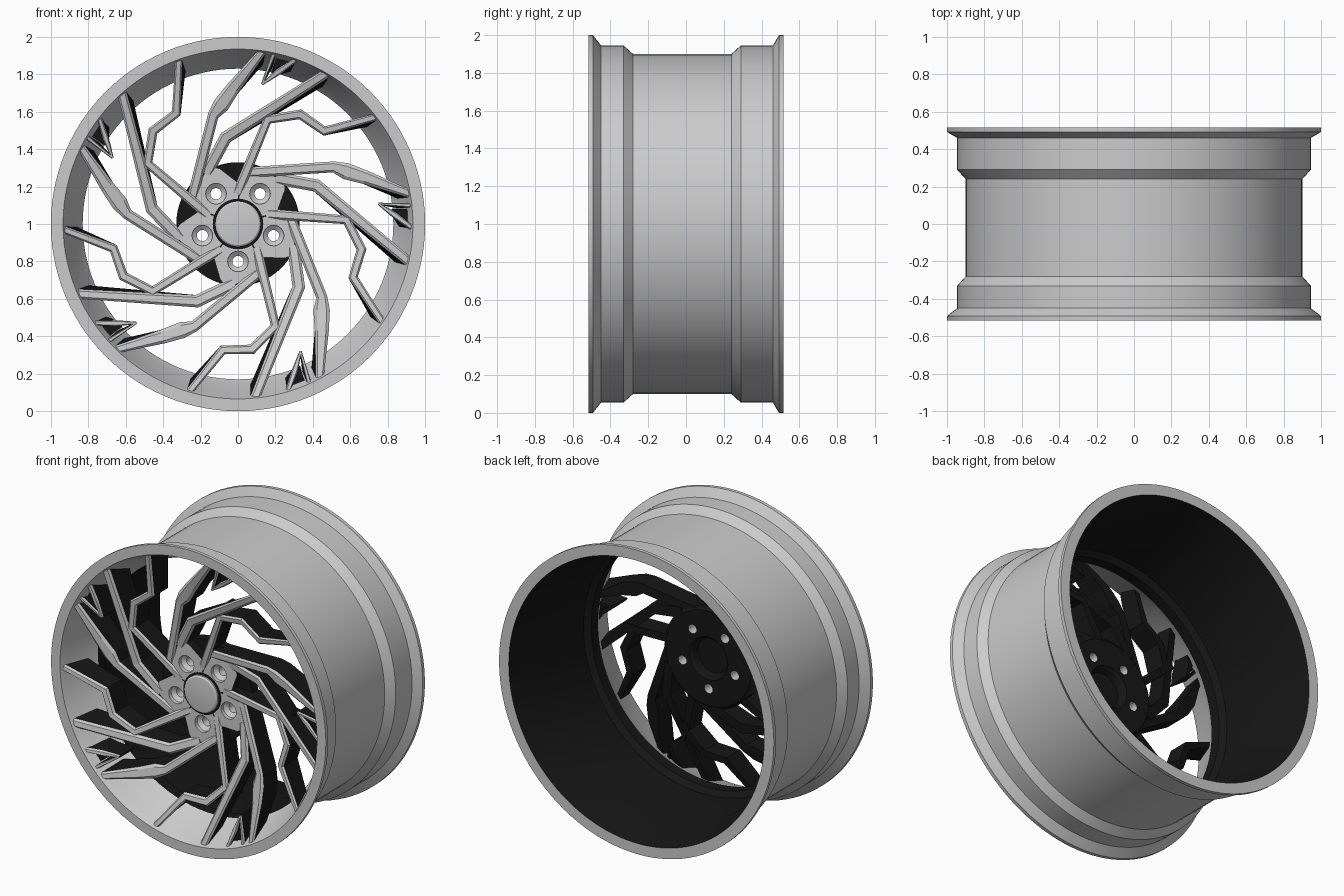
import bpy, bmesh, math
from mathutils import Vector

if "Cube" in bpy.data.objects:
    bpy.data.objects.remove(bpy.data.objects["Cube"])

SEG = 112
grey = bpy.data.materials.new("grey"); grey.diffuse_color = (0.6, 0.6, 0.6, 1)
black = bpy.data.materials.new("black"); black.diffuse_color = (0.008, 0.008, 0.008, 1)


def finish(bm, name, smooth=True):
    bmesh.ops.recalc_face_normals(bm, faces=bm.faces)
    me = bpy.data.meshes.new(name)
    bm.to_mesh(me)
    bm.free()
    me.materials.append(grey)
    me.materials.append(black)
    ob = bpy.data.objects.new(name, me)
    bpy.context.collection.objects.link(ob)
    if smooth:
        bpy.ops.object.select_all(action='DESELECT')
        ob.select_set(True)
        bpy.context.view_layer.objects.active = ob
        bpy.ops.object.shade_smooth_by_angle(angle=math.radians(30))
    return ob


def lathe_into(bm, prof, seg=SEG, dark=(), cx=0, cz=1):
    """Closed (radius, y) loop turned about the y direction; dark lists black segments."""
    rings = []
    for i in range(seg):
        a = 2 * math.pi * i / seg
        rings.append([bm.verts.new((cx + r * math.cos(a), y, cz + r * math.sin(a))) for r, y in prof])
    n = len(prof)
    for i in range(seg):
        A, B = rings[i], rings[(i + 1) % seg]
        for j in range(n):
            k = (j + 1) % n
            f = bm.faces.new((A[j], A[k], B[k], B[j]))
            f.material_index = int(j in dark)
    bmesh.ops.remove_doubles(bm, verts=[v for R in rings for v in R], dist=1e-5)


def lathe(name, prof, dark=()):
    bm = bmesh.new()
    lathe_into(bm, prof, SEG, dark)
    return finish(bm, name)


def turn(x, z, k):
    a = math.radians(72 * k)
    return x * math.cos(a) - z * math.sin(a), x * math.sin(a) + z * math.cos(a)


def front_y(r):
    return -0.37 - max(0, r - 0.3) / 0.63 * 0.125


def back_y(r):
    return -0.235 - max(0, r - 0.3) / 0.63 * 0.095


def bar(bm, path, k, drop=0.0, dark=False):
    """Mitred spoke with a chamfered front, following (x, z, width) points."""
    P = [Vector(p[:2]) for p in path]
    rings = []
    for i, p in enumerate(P):
        d0 = (P[i] - P[i - 1]).normalized() if i else (P[1] - P[0]).normalized()
        d1 = (P[i + 1] - P[i]).normalized() if i < len(P) - 1 else d0
        t = (d0 + d1).normalized()
        n = Vector((-t.y, t.x)) / max(0.6, t.dot(d0))
        h = path[i][2] / 2
        ring = []
        for s, lev in ((-1, 2), (-1, 1), (-.6, 0), (.6, 0), (1, 1), (1, 2)):
            q = p + n * h * s
            r = q.length
            y = back_y(r) if lev == 2 else front_y(r) + drop + 0.012 * lev
            lim = 0.875 if lev == 2 else 0.93
            if r > lim:
                q = q * (lim / r)
            x, z = turn(q.x, q.y, k)
            ring.append(bm.verts.new((x, y, 1 + z)))
        rings.append(ring)
    for A, B in zip(rings, rings[1:]):
        for j in range(6):
            m = (j + 1) % 6
            f = bm.faces.new((A[j], A[m], B[m], B[j]))
            f.material_index = int(dark or j in (0, 4, 5))
    for R in (rings[0], rings[-1]):
        bm.faces.new(R).material_index = 1


def prism(bm, pts, y0, y1, k, dark=False):
    q = [turn(x, z, k) for x, z in pts]
    A = [bm.verts.new((x, y0, 1 + z)) for x, z in q]
    B = [bm.verts.new((x, y1, 1 + z)) for x, z in q]
    bm.faces.new(A).material_index = int(dark)
    bm.faces.new(B).material_index = 1
    for i in range(len(q)):
        j = (i + 1) % len(q)
        bm.faces.new((A[i], A[j], B[j], B[i])).material_index = 1


# Rim barrel with stepped outside and tapered front inside
rim = [(0.935, -0.515), (1.0, -0.515), (1.0, -0.492), (0.945, -0.45), (0.945, -0.33),
       (0.9, -0.28), (0.9, 0.24), (0.945, 0.29), (0.945, 0.46), (1.0, 0.492),
       (1.0, 0.515), (0.93, 0.515), (0.915, 0.44), (0.87, 0.2), (0.865, -0.17),
       (0.83, -0.2), (0.83, -0.27), (0.86, -0.32), (0.915, -0.47)]
lathe("rim_barrel", rim, dark=(11, 12, 13, 14, 15))

# Five groups of angular spokes
spokes = {
    "long_spoke": [(.04, .275, .055), (.51, .305, .058), (.575, .283, .088), (.68, .25, .075), (.925, .165, .055)],
    "bent_spoke": [(.2, .245, .065), (.42, .205, .066), (.92, -.2, .064)],
    "zigzag_spoke": [(.15, .055, .055), (.58, .022, .046), (.66, -.135, .05), (.615, -.285, .046), (.775, -.525, .044)],
    "rim_fork_lower": [(.75, .108, .012), (.84, .046, .034), (.935, -.02, .034)],
    "rim_fork_upper": [(.75, .108, .012), (.93, .1, .024)],
}
for name, path in spokes.items():
    bm = bmesh.new()
    for k in range(5):
        bar(bm, path, k)
    finish(bm, name, smooth=False)

# Dark recessed webs: kink stub and fork infill
bm = bmesh.new()
for k in range(5):
    bar(bm, [(.52, .03, .03), (.66, .025, .03)], k, drop=0.06, dark=True)
    prism(bm, [(.82, .08), (.91, .08), (.91, 0), (.86, .03)], -0.45, -0.34, k, True)
finish(bm, "dark_webs", smooth=False)

# Hub: dark backing disc and grey bolt lobes
hub = lathe("hub_disc", [(0, -0.31), (0.33, -0.31), (0.33, -0.25), (0.31, -0.235), (0.14, -0.235),
                         (0.125, -0.25), (0.115, -0.29), (0, -0.29)], dark=range(8))
bm = bmesh.new()
lobe = [(.12, 88), (.18, 87), (.28, 79), (.35, 45), (.31, 36), (.215, 16), (.12, 18)]
for k in range(5):
    prism(bm, [(r * math.cos(math.radians(a)), r * math.sin(math.radians(a))) for r, a in lobe],
          -0.37, -0.3, k)
lobes = finish(bm, "bolt_lobes", smooth=False)

# Bolt holes with conical seats
bm = bmesh.new()
for k in range(5):
    a = math.radians(54 + 72 * k)
    lathe_into(bm, [(0, -0.6), (0.057, -0.6), (0.055, -0.345), (0.03, -0.325), (0.03, 0), (0, 0)],
               24, cx=0.2 * math.cos(a), cz=1 + 0.2 * math.sin(a))
cutter = finish(bm, "bolt_hole_cutter", smooth=False)
cutter.hide_render = True
for ob in (hub, lobes):
    m = ob.modifiers.new("holes", 'BOOLEAN')
    m.operation = 'DIFFERENCE'
    m.solver = 'EXACT'
    m.object = cutter
    bpy.ops.object.select_all(action='DESELECT')
    ob.select_set(True)
    bpy.context.view_layer.objects.active = ob
    bpy.ops.object.modifier_apply(modifier="holes")
bpy.data.objects.remove(cutter)

# Centre cap and its dark collar
lathe("cap_collar", [(0, -0.3), (0.135, -0.3), (0.135, -0.375), (0, -0.375)], dark=range(4))
lathe("centre_cap", [(0, -0.37), (0.122, -0.37), (0.122, -0.385), (0.112, -0.393), (0.06, -0.398), (0, -0.4)])

for m in bpy.data.materials:
    if m.users and not m.is_grease_pencil:
        m.use_nodes = True
        m.node_tree.nodes["Principled BSDF"].inputs["Base Color"].default_value = m.diffuse_color
